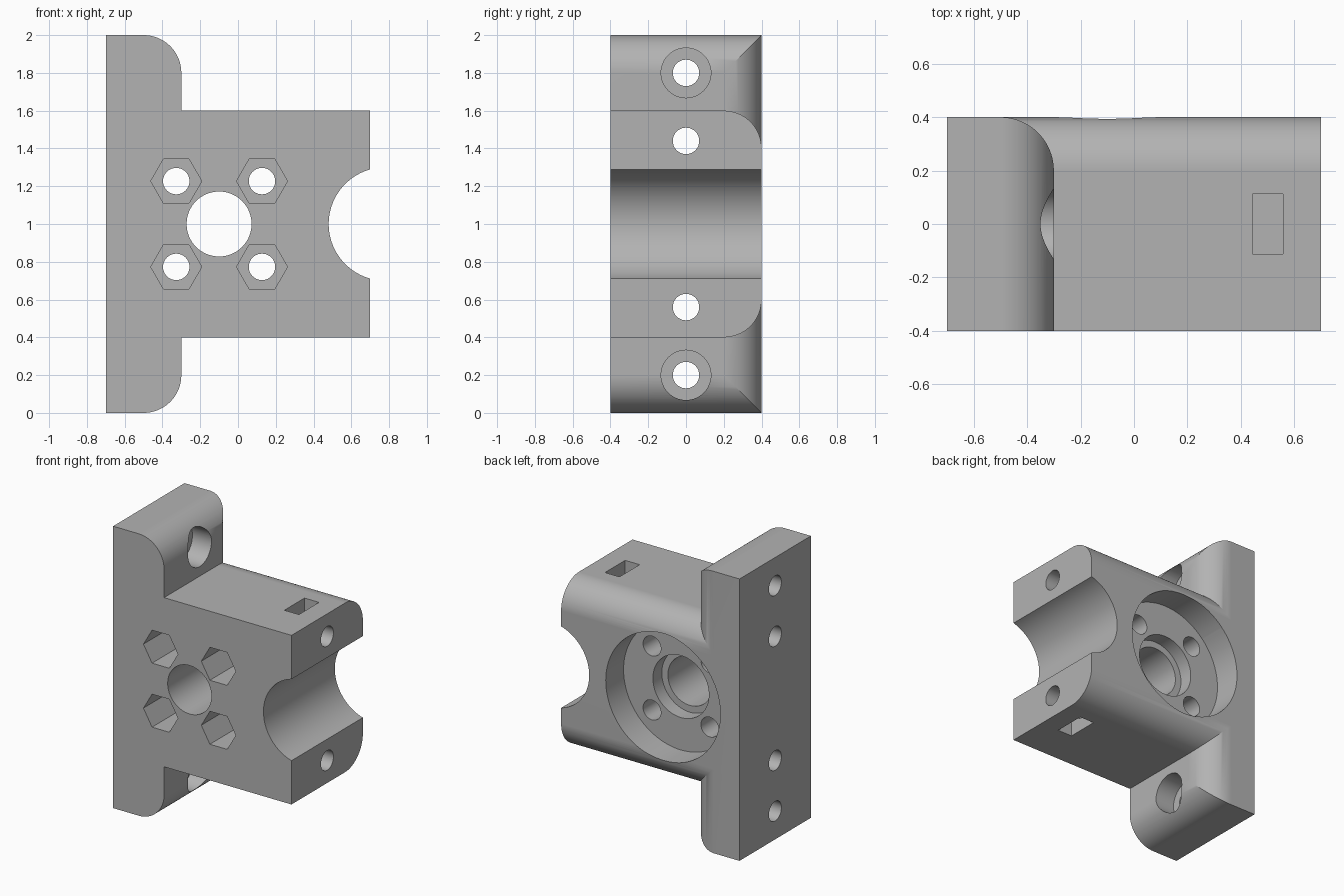
import bpy
import bmesh
from math import radians, sin, cos, pi
from mathutils import Matrix, Vector

if "Cube" in bpy.data.objects:
    bpy.data.objects.remove(bpy.data.objects["Cube"], do_unlink=True)

grey = bpy.data.materials.new("plain grey")
grey.use_nodes = True
COLOUR = (0.45, 0.45, 0.45, 1)
grey.diffuse_color = COLOUR
grey.node_tree.nodes["Principled BSDF"].inputs["Base Color"].default_value = COLOUR


def finish(name, bm):
    bmesh.ops.recalc_face_normals(bm, faces=bm.faces)
    mesh = bpy.data.meshes.new(name)
    bm.to_mesh(mesh)
    bm.free()
    mesh.materials.append(grey)
    ob = bpy.data.objects.new(name, mesh)
    bpy.context.collection.objects.link(ob)
    return ob


def extrude(name, profile, place, start, end):
    """Sweep a 2D profile along an axis; place(a, b, t) gives the 3D point."""
    bm = bmesh.new()
    face = bm.faces.new([bm.verts.new(place(a, b, start)) for a, b in profile])
    new = bmesh.ops.extrude_face_region(bm, geom=[face])["geom"]
    step = Vector(place(0, 0, end)) - Vector(place(0, 0, start))
    bmesh.ops.translate(bm, vec=step, verts=[v for v in new if isinstance(v, bmesh.types.BMVert)])
    return finish(name, bm)


def rod(name, axis, centre, radius, start, end, sides=64):
    """Prism along x or y; centre gives the other two coordinates."""
    ring = [(centre[0] + radius * cos(2 * pi * i / sides),
             centre[1] + radius * sin(2 * pi * i / sides)) for i in range(sides)]
    place = (lambda a, b, t: (t, a, b)) if axis == "x" else (lambda a, b, t: (a, t, b))
    return extrude(name, ring, place, start, end)


def box(name, lo, hi):
    bm = bmesh.new()
    lo, hi = Vector(lo), Vector(hi)
    bmesh.ops.create_cube(bm, size=1, matrix=Matrix.Translation((lo + hi) / 2) @ Matrix.Diagonal((*(hi - lo), 1)))
    return finish(name, bm)


def arc(cx, cy, first, last, radius=0.2, steps=20):
    return [(cx + radius * cos(radians(first + (last - first) * i / steps)),
             cy + radius * sin(radians(first + (last - first) * i / steps))) for i in range(steps + 1)]


def combine(target, tool, operation):
    mod = target.modifiers.new(tool.name, "BOOLEAN")
    mod.operation, mod.solver, mod.object = operation, "EXACT", tool
    mesh = bpy.data.meshes.new_from_object(target.evaluated_get(bpy.context.evaluated_depsgraph_get()))
    target.modifiers.clear()
    target.data = mesh
    bpy.data.objects.remove(tool, do_unlink=True)


# Mounting flange: rounded ends crossed with a rounded rear edge
body = extrude("motor_mount_bracket",
               [(-0.7, 0)] + arc(-0.5, 0.2, -90, 0) + arc(-0.5, 1.8, 0, 90) + [(-0.7, 2)],
               lambda a, b, t: (a, t, b), -0.4, 0.4)
rear_round = extrude("rear_round", [(-0.7, -0.4), (-0.3, -0.4)] + arc(-0.5, 0.2, 0, 90) + [(-0.7, 0.4)],
                     lambda a, b, t: (a, b, t), -0.1, 2.1)
combine(body, rear_round, "INTERSECT")

# Main block with rounded rear edges
block = extrude("main_block", [(-0.4, 0.4)] + arc(0.2, 0.6, -90, 0) + arc(0.2, 1.4, 0, 90) + [(-0.4, 1.6)],
                lambda a, b, t: (t, a, b), -0.6, 0.7)
combine(body, block, "UNION")

# Round seat in the free end, and the stepped bore with its rear recess
HUB = (-0.1, 1.0)
cutters = [
    rod("end_seat", "y", (0.78, 1.0), 0.3, -0.5, 0.5, 96),
    rod("centre_bore", "y", HUB, 0.172, -0.5, 0.5),
    rod("bore_step", "y", HUB, 0.22, 0.1, 0.3),
    rod("rear_recess", "y", HUB, 0.45, 0.2, 0.5, 96),
]

# Four screw holes with hexagonal nut pockets
for sx in (-1, 1):
    for sz in (-1, 1):
        spot = (HUB[0] + sx * 0.227, HUB[1] + sz * 0.227)
        cutters.append(rod("screw_hole", "y", spot, 0.07, -0.5, 0.3, 40))
        cutters.append(rod("nut_pocket", "y", spot, 0.135, -0.5, -0.1, 6))

# Long bolt holes, flange holes with counterbores, and nut slots
for s in (-1, 1):
    cutters.append(rod("bolt_hole", "x", (0, 1 + s * 0.44), 0.07, -0.8, 0.8, 40))
    cutters.append(rod("flange_hole", "x", (0, 1 + s * 0.8), 0.07, -0.8, 0, 40))
    cutters.append(rod("counterbore", "x", (0, 1 + s * 0.8), 0.132, -0.45, 0, 48))
    z_in, z_out = 1 + s * 0.33, 1 + s * 0.7
    cutters.append(box("nut_slot", (0.443, -0.113, min(z_in, z_out)), (0.557, 0.113, max(z_in, z_out))))

for cutter in cutters:
    combine(body, cutter, "DIFFERENCE")

# Smooth curves, crisp edges
bpy.ops.object.select_all(action="DESELECT")
body.select_set(True)
bpy.context.view_layer.objects.active = body
bpy.ops.object.shade_smooth_by_angle(angle=radians(25))
weighted = body.modifiers.new("even_shading", "WEIGHTED_NORMAL")
weighted.keep_sharp = True
